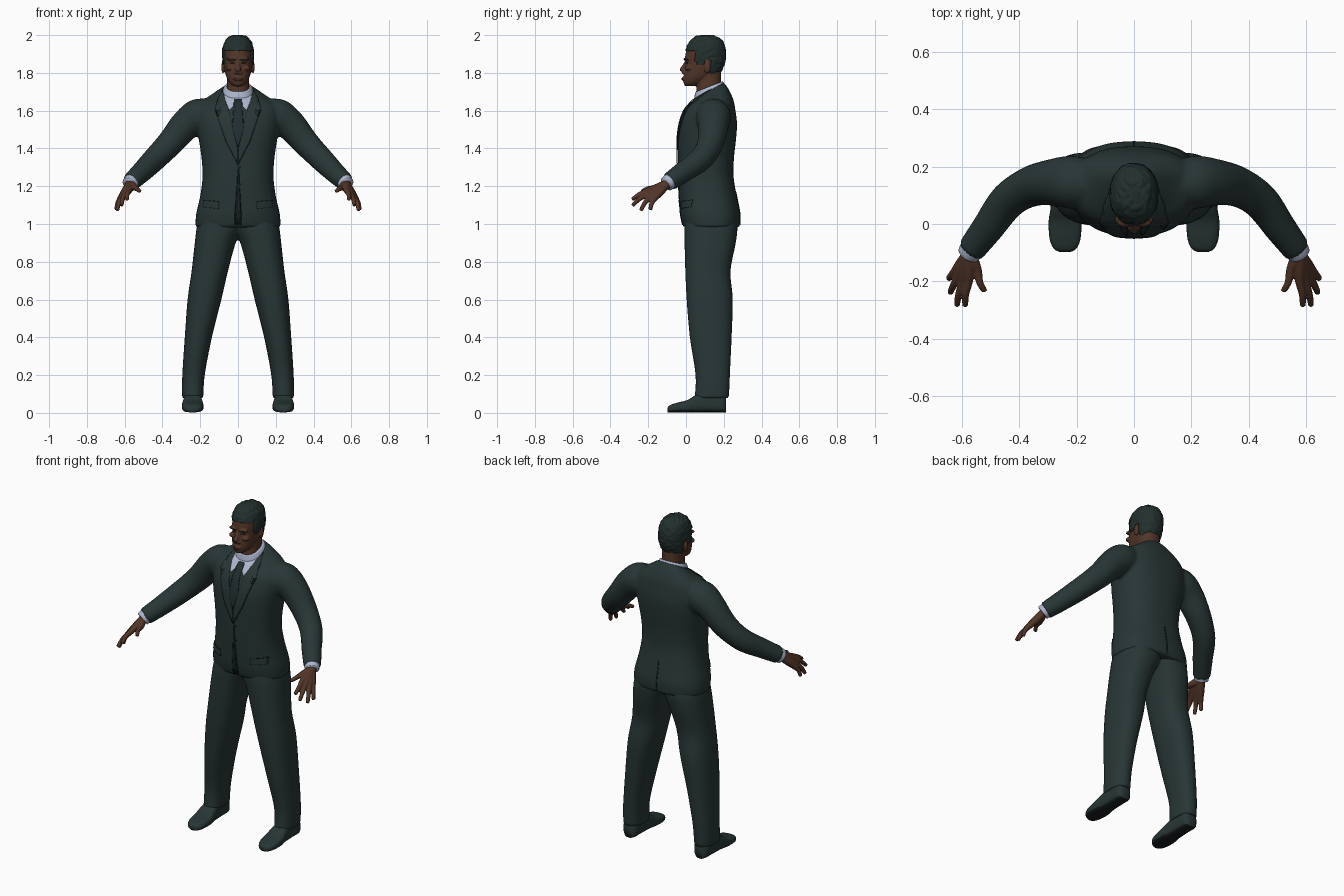
import bpy, bmesh, math
from mathutils import Vector, noise
from mathutils.bvhtree import BVHTree

cube = bpy.data.objects.get("Cube")
if cube:
    bpy.data.objects.remove(cube, do_unlink=True)


def material(name, r, g, b):
    m = bpy.data.materials.new(name)
    m.use_nodes = True
    m.diffuse_color = (r, g, b, 1)
    node = m.node_tree.nodes["Principled BSDF"]
    node.inputs["Base Color"].default_value = (r, g, b, 1)
    node.inputs["Roughness"].default_value = 0.8
    return m


SUIT = material("dark green cloth", 0.021, 0.037, 0.036)
SEAM = material("seam shadow", 0.008, 0.014, 0.014)
TIE = material("tie cloth", 0.016, 0.027, 0.03)
HAIR = material("dark hair", 0.016, 0.028, 0.027)
SOLE = material("sole rubber", 0.009, 0.013, 0.014)
SKIN = material("brown skin", 0.085, 0.036, 0.021)
LIPS = material("lip brown", 0.06, 0.02, 0.015)
EYES = material("eye dark", 0.02, 0.012, 0.01)
SHIRT = material("pale blue shirt", 0.42, 0.47, 0.62)


def section(z, hw, yf, yb, tilt=0, x=0):
    """Horizontal cross-section, given front and back y."""
    return [Vector((x, (yf + yb) / 2, z)), Vector((hw, 0, 0)), Vector((0, (yb - yf) / 2, tilt))]


def loft(bm, secs, power=2.3, seg=32, steps=5):
    """Skin smoothly interpolated superellipse sections."""
    secs = [secs[0]] + list(secs) + [secs[-1]]
    dense = []
    for i in range(1, len(secs) - 2):
        for s in range(steps):
            t = s / steps
            dense.append([0.5 * (2 * b + (c - a) * t + (2 * a - 5 * b + 4 * c - d) * t * t
                                 + (3 * b - a - 3 * c + d) * t ** 3)
                          for a, b, c, d in zip(*secs[i - 1:i + 3])])
    dense.append(secs[-1])
    bulge = lambda w: math.copysign(abs(w) ** (2 / power), w)
    rings = []
    for c, u, v in dense:
        angles = [2 * math.pi * k / seg for k in range(seg)]
        rings.append([bm.verts.new(c + u * bulge(math.cos(a)) + v * bulge(math.sin(a))) for a in angles])
    for low, high in zip(rings, rings[1:]):
        for k in range(seg):
            n = (k + 1) % seg
            bm.faces.new((low[k], low[n], high[n], high[k]))
    bm.faces.new(rings[0][::-1])
    bm.faces.new(rings[-1])


def tube(bm, path, seg=20):
    """Round limb along points (x, y, z, radius)."""
    pts = [Vector(p[:3]) for p in path]
    secs = []
    for i, p in enumerate(pts):
        t = (pts[min(i + 1, len(pts) - 1)] - pts[max(i - 1, 0)]).normalized()
        u = t.cross(Vector((0, 0, 1))).normalized()
        secs.append([p, u * path[i][3], t.cross(u) * path[i][3]])
    loft(bm, secs, 2, seg)


def ellipsoid(bm, loc, radii):
    made = bmesh.ops.create_uvsphere(bm, u_segments=20, v_segments=12, radius=1)["verts"]
    for v in made:
        v.co = Vector(loc) + Vector([a * b for a, b in zip(v.co, radii)])


def finish(name, bm, mats, voxel=0, mirror=False, smooth=4):
    bmesh.ops.recalc_face_normals(bm, faces=bm.faces[:])
    me = bpy.data.meshes.new(name)
    bm.to_mesh(me)
    bm.free()
    for m in mats:
        me.materials.append(m)
    me.polygons.foreach_set("use_smooth", [True] * len(me.polygons))
    ob = bpy.data.objects.new(name, me)
    bpy.context.collection.objects.link(ob)
    if voxel:
        mod = ob.modifiers.new("blend", 'REMESH')
        mod.mode, mod.voxel_size, mod.use_smooth_shade = 'VOXEL', voxel, True
        mod = ob.modifiers.new("soften", 'SMOOTH')
        mod.iterations = smooth
    if mirror:
        ob.modifiers.new("both sides", 'MIRROR')
    return ob


def surface(ob):
    bpy.context.view_layer.update()
    return BVHTree.FromObject(ob, bpy.context.evaluated_depsgraph_get())


def drape(name, tree, outline, mat, offset=0.003, side=-1, mirror=True):
    """Thin plate of (x, z) outline laid on the front (-1) or back (1) of a body."""
    bm = bmesh.new()
    bm.faces.new([bm.verts.new((x, 0, z)) for x, z in outline])
    bmesh.ops.triangulate(bm, faces=bm.faces[:])
    for _ in range(3):
        bmesh.ops.subdivide_edges(bm, edges=bm.edges[:], cuts=1, use_grid_fill=True)
    for v in bm.verts:
        hit = tree.ray_cast(Vector((v.co.x, side, v.co.z)), Vector((0, -side, 0)))[0]
        if hit is None:
            hit = tree.find_nearest(Vector((v.co.x, 0.05, v.co.z)))[0]
        v.co.y = hit.y + side * offset
    ob = finish(name, bm, [mat], mirror=mirror)
    rim = ob.modifiers.new("thickness", 'SOLIDIFY')
    rim.thickness, rim.offset = 0.003, 0
    return ob


def oval(x, z, rx, rz, n=14):
    return [(x + rx * math.cos(2 * math.pi * k / n), z + rz * math.sin(2 * math.pi * k / n)) for k in range(n)]


# Jacket: torso and both sleeves blended together
bm = bmesh.new()
loft(bm, [section(*s) for s in (
    (0.982, 0.225, -0.015, 0.285), (1.05, 0.222, -0.03, 0.287), (1.15, 0.2, -0.037, 0.268),
    (1.25, 0.188, -0.042, 0.252), (1.35, 0.193, -0.043, 0.254), (1.45, 0.208, -0.042, 0.265),
    (1.53, 0.22, -0.032, 0.27), (1.6, 0.22, -0.008, 0.262), (1.645, 0.195, 0.015, 0.25, 0.015),
    (1.68, 0.135, 0.03, 0.225, 0.035), (1.705, 0.085, 0.04, 0.2, 0.045))], 2.4, 48)
for s in (1, -1):
    tube(bm, [(s * x, y, z, r) for x, y, z, r in (
        (0.13, 0.14, 1.6, 0.07), (0.21, 0.145, 1.572, 0.092), (0.28, 0.145, 1.522, 0.082),
        (0.36, 0.13, 1.428, 0.071), (0.44, 0.08, 1.345, 0.064), (0.51, -0.015, 1.275, 0.056),
        (0.567, -0.09, 1.222, 0.049))], 28)
jacket = finish("jacket", bm, [SUIT], 0.01)
coat = surface(jacket)

# Trousers
bm = bmesh.new()
for s in (1, -1):
    loft(bm, [section(z, (b - a) / 2, yf, yb, 0, s * (a + b) / 2) for z, a, b, yf, yb in (
        (0.078, 0.183, 0.297, 0.045, 0.228), (0.2, 0.176, 0.295, 0.05, 0.233), (0.4, 0.138, 0.282, 0.02, 0.242),
        (0.6, 0.088, 0.267, 0.003, 0.248), (0.75, 0.053, 0.246, -0.004, 0.236),
        (0.9, 0.012, 0.229, -0.008, 0.264), (0.99, -0.03, 0.217, -0.008, 0.272),
        (1.06, -0.03, 0.19, 0.0, 0.25))], 2.3)
finish("trousers", bm, [SUIT], 0.01)

# Shoes with darker soles
bm = bmesh.new()
loft(bm, [[Vector((0.24, y, top / 2 + 0.003)), Vector((hw, 0, 0)), Vector((0, 0, top / 2))] for y, hw, top in (
    (-0.097, 0.02, 0.026), (-0.085, 0.04, 0.038), (-0.05, 0.054, 0.05), (0.01, 0.057, 0.066),
    (0.06, 0.05, 0.095), (0.14, 0.047, 0.11), (0.195, 0.045, 0.1), (0.213, 0.03, 0.085))], 3)
for f in bm.faces:
    f.material_index = 1 if f.calc_center_median().z < 0.014 else 0
finish("shoes", bm, [SUIT, SOLE], mirror=True)

# Head, neck, ears and nose blended together
head_rings = [
    (1.73, 0.022, -0.004, 0.05), (1.745, 0.042, -0.012, 0.09), (1.775, 0.06, -0.013, 0.14),
    (1.81, 0.07, -0.009, 0.18), (1.85, 0.075, -0.004, 0.197), (1.89, 0.077, -0.004, 0.203),
    (1.935, 0.074, 0.007, 0.2), (1.968, 0.058, 0.03, 0.18), (1.987, 0.033, 0.06, 0.15), (1.993, 0.01, 0.09, 0.12)]
bm = bmesh.new()
loft(bm, [section(*r) for r in head_rings], 2.2, 40)
loft(bm, [section(1.64, 0.068, 0.05, 0.19), section(1.72, 0.06, 0.055, 0.187), section(1.82, 0.06, 0.06, 0.185)])
tube(bm, [(0, 0.006, 1.868, 0.008), (0, -0.008, 1.84, 0.01), (0, -0.02, 1.812, 0.014), (0, -0.014, 1.796, 0.012)])
ellipsoid(bm, (0, -0.01, 1.768), (0.026, 0.012, 0.012))
for s in (1, -1):
    ellipsoid(bm, (s * 0.014, -0.012, 1.802), (0.01, 0.012, 0.008))
    ellipsoid(bm, (s * 0.03, 0.005, 1.874), (0.03, 0.015, 0.009))
    ellipsoid(bm, (s * 0.044, 0.014, 1.825), (0.022, 0.02, 0.014))
    ellipsoid(bm, (s * 0.079, 0.113, 1.83), (0.01, 0.018, 0.032))
head = finish("head", bm, [SKIN], 0.004, smooth=3)
face = surface(head)
drape("eyes", face, oval(0.031, 1.852, 0.012, 0.0045), EYES, 0.001)
drape("eyebrows", face, [(0.012, 1.87), (0.034, 1.878), (0.054, 1.872), (0.034, 1.872), (0.012, 1.864)], HAIR, 0.002)
drape("lips", face, oval(0, 1.768, 0.025, 0.008), LIPS, 0.001, mirror=False)

# Cropped hair, cut along the hairline and roughened
bm = bmesh.new()
loft(bm, [section(z + (0.007 if z > 1.94 else 0), w + 0.007, f - 0.004, b + 0.008)
          for z, w, f, b in head_rings], 2.2, 64, 8)


def hairline(y):
    return 1.92 if y < 0.05 else 1.845 if y < 0.095 else 1.868 if y < 0.13 else 1.785


bare = [f for f in bm.faces if f.calc_center_median().z < hairline(f.calc_center_median().y)]
bmesh.ops.delete(bm, geom=bare, context='FACES')
middle = Vector((0, 0.1, 1.88))
for v in bm.verts:
    v.co += (v.co - middle).normalized() * 0.006 * noise.noise(v.co * 60)
hair = finish("hair", bm, [HAIR])
hair.modifiers.new("trim", 'SMOOTH').iterations = 1
hair.modifiers.new("thickness", 'SOLIDIFY').thickness = 0.012

# Shirt collar, collar points, tie and lapels
bm = bmesh.new()
loft(bm, [section(1.67, 0.084, 0.042, 0.2, 0.045), section(1.705, 0.08, 0.043, 0.198, 0.042),
          section(1.727, 0.07, 0.05, 0.192, 0.028)])
finish("shirt_collar", bm, [SHIRT])
drape("shirt_front", coat, [(0, 1.685), (0.04, 1.69), (0.08, 1.715), (0.066, 1.65), (0.046, 1.602),
                            (0.018, 1.63), (0, 1.63)], SHIRT, 0.004)
drape("tie", coat, [(0.02, 1.662), (0.013, 1.625), (0.03, 1.5), (0, 1.4), (-0.03, 1.5), (-0.013, 1.625),
                    (-0.02, 1.662)], TIE, 0.007, mirror=False)
drape("lapels", coat, [(0.083, 1.712), (0.108, 1.66), (0.122, 1.605), (0.09, 1.595), (0.105, 1.565),
                       (0.06, 1.43), (0.003, 1.32), (0.003, 1.4), (0.045, 1.585)], SUIT, 0.006)
drape("lapel_shadows", coat, [(0.122, 1.605), (0.09, 1.593), (0.108, 1.565), (0.063, 1.43), (0.003, 1.313),
                              (0.003, 1.32), (0.06, 1.433), (0.104, 1.565), (0.084, 1.597)], SEAM, 0.004)

# Jacket closure, buttons, pockets and rear vent
drape("front_opening", coat, [(-0.002, 1.32), (0.002, 1.32), (0.003, 1.05), (0.02, 0.995), (-0.02, 0.995),
                              (-0.003, 1.05)], SEAM, 0.001, mirror=False)
for i, z in enumerate((1.3, 1.21, 1.12)):
    drape(f"button_{i + 1}", coat, oval(0.012, z, 0.007, 0.007), SEAM, 0.004, mirror=False)
drape("pocket_flaps", coat, [(0.1, 1.115), (0.185, 1.125), (0.185, 1.09), (0.1, 1.08)], SUIT, 0.004)
drape("pocket_slits", coat, [(0.1, 1.12), (0.185, 1.13), (0.185, 1.124), (0.1, 1.114)], SEAM, 0.003)
drape("rear_vent", coat, [(-0.003, 1.17), (0.003, 1.17), (0.005, 0.995), (-0.005, 0.995)], SEAM, 0.001, 1, False)

# Shirt cuffs
bm = bmesh.new()
tube(bm, [(0.55, -0.07, 1.238, 0.042), (0.568, -0.093, 1.22, 0.042), (0.575, -0.104, 1.211, 0.04)])
finish("shirt_cuffs", bm, [SHIRT], mirror=True)

# Hands: each digit runs from the wrist through its knuckle to the tip
bm = bmesh.new()
wrist = Vector((0.573, -0.105, 1.208))
for knuckle, tip in (((0.577, -0.2, 1.176), (0.588, -0.286, 1.13)), ((0.596, -0.202, 1.158), (0.617, -0.284, 1.098)),
                     ((0.613, -0.188, 1.143), (0.64, -0.24, 1.072)), ((0.622, -0.165, 1.136), (0.645, -0.19, 1.075)),
                     ((0.545, -0.165, 1.192), (0.52, -0.235, 1.173))):
    k, t = Vector(knuckle), Vector(tip)
    bend = k.lerp(t, 0.5) + Vector((0.004, -0.004, 0.004))
    tube(bm, [(*wrist.lerp(k, -0.2), 0.024), (*wrist.lerp(k, 0.5), 0.022), (*k, 0.0165), (*bend, 0.0125),
              (*k.lerp(t, 0.95), 0.0105), (*t, 0.006)], 14)
finish("hands", bm, [SKIN], 0.004, True, 3)
